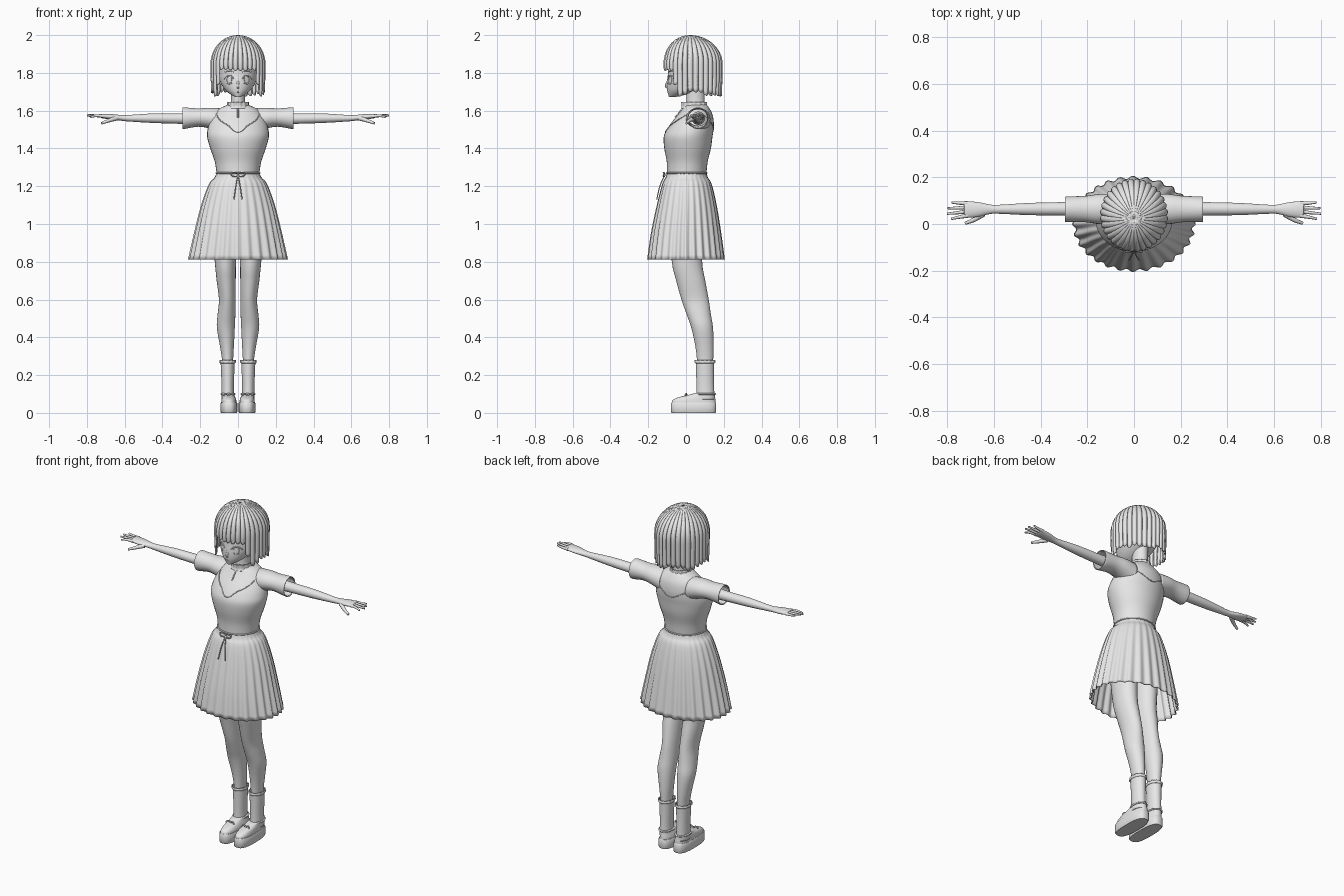
import bpy, bmesh, math, random
from math import sin, cos, pi, radians

random.seed(4)
if "Cube" in bpy.data.objects:
    bpy.data.objects.remove(bpy.data.objects["Cube"])

grey = bpy.data.materials.new("plain_grey")
grey.use_nodes = True
grey.diffuse_color = (0.8, 0.8, 0.8, 1)
grey.node_tree.nodes["Principled BSDF"].inputs["Base Color"].default_value = (0.8, 0.8, 0.8, 1)


def finish(name, bm, thickness=0, angle=50):
    bmesh.ops.recalc_face_normals(bm, faces=bm.faces)
    mesh = bpy.data.meshes.new(name)
    bm.to_mesh(mesh)
    bm.free()
    mesh.materials.append(grey)
    obj = bpy.data.objects.new(name, mesh)
    bpy.context.collection.objects.link(obj)
    if thickness:
        mod = obj.modifiers.new("thickness", 'SOLIDIFY')
        mod.thickness = thickness
        mod.offset = -1
    bpy.ops.object.select_all(action='DESELECT')
    obj.select_set(True)
    bpy.context.view_layer.objects.active = obj
    bpy.ops.object.shade_smooth_by_angle(angle=radians(angle))
    return obj


def smooth_path(stations, steps):
    """Catmull-Rom interpolation between section stations."""
    out = []
    for i in range(len(stations) - 1):
        p = [stations[max(0, min(len(stations) - 1, i + k))] for k in (-1, 0, 1, 2)]
        for s in range(steps):
            t = s / steps
            out.append([b + 0.5 * t * (c - a + t * (2*a - 5*b + 4*c - d + t * (3*(b - c) + d - a)))
                        for a, b, c, d in zip(*p)])
    return out + [list(stations[-1])]


def loft(name, stations, axis='z', side=1, segs=28, steps=4, power=1.0, caps=True,
         pleats=0, depth=0, thickness=0, angle=50):
    """Sections (position, min1, max1, min2, max2) swept along an axis."""
    bm = bmesh.new()
    rings = []
    path = smooth_path(stations, steps)
    for j, (t, u0, u1, v0, v1) in enumerate(path):
        ring = []
        for i in range(segs):
            a = 2 * pi * i / segs
            wave = 1 + depth * j / (len(path) - 1) * cos(pleats * a + 0.5 * sin(3 * a))
            c, s = cos(a), sin(a)
            u = (u0 + u1) / 2 + (u1 - u0) / 2 * math.copysign(abs(c) ** power, c) * wave
            v = (v0 + v1) / 2 + (v1 - v0) / 2 * math.copysign(abs(s) ** power, s) * wave
            x, y, z = (u, v, t) if axis == 'z' else (t, u, v)
            ring.append(bm.verts.new((side * x, y, z)))
        rings.append(ring)
    for r, q in zip(rings, rings[1:]):
        for i in range(segs):
            k = (i + 1) % segs
            bm.faces.new((r[i], r[k], q[k], q[i]))
    if caps:
        bm.faces.new(rings[0])
        bm.faces.new(rings[-1])
    return finish(name, bm, thickness, angle)


def tube(name, points, radius, taper=1.0, closed=False):
    """Round cord through points, narrowing to the end."""
    curve = bpy.data.curves.new(name, 'CURVE')
    curve.dimensions = '3D'
    curve.bevel_depth = radius
    curve.bevel_resolution = 2
    curve.resolution_u = 5
    curve.use_fill_caps = True
    sp = curve.splines.new('BEZIER')
    sp.bezier_points.add(len(points) - 1)
    sp.use_cyclic_u = closed
    for i, (bp, p) in enumerate(zip(sp.bezier_points, points)):
        bp.co = p
        bp.handle_left_type = bp.handle_right_type = 'AUTO'
        bp.radius = 1 + (taper - 1) * i / (len(points) - 1)
    tmp = bpy.data.objects.new("tmp", curve)
    bpy.context.collection.objects.link(tmp)
    bm = bmesh.new()
    bm.from_mesh(bpy.data.meshes.new_from_object(tmp))
    bpy.data.objects.remove(tmp)
    return finish(name, bm)


def on_surface(stations, x, z, front=True, lift=0.0):
    """Point on the front or back of a lofted body."""
    s = min(smooth_path(stations, 12), key=lambda r: abs(r[0] - z))
    h = math.sqrt(max(0, 1 - (x / s[2]) ** 2)) * (s[4] - s[3]) / 2 + lift
    return (x, (s[3] + s[4]) / 2 + (-h if front else h), z)


def symmetric(rows):
    return [(z, -w, w, f, b) for z, w, f, b in rows]


# Bodice, yoke seams, collar and neck
body = symmetric([(1.265, .113, -.1, .108), (1.33, .123, -.102, .115), (1.4, .147, -.115, .132),
                  (1.46, .163, -.118, .14), (1.5, .161, -.102, .146), (1.54, .15, -.075, .147),
                  (1.58, .13, -.042, .14), (1.61, .1, -.02, .125), (1.632, .052, -.01, .11)])
loft("bodice", body, segs=36)
for front, low, label in ((True, 1.487, "front"), (False, 1.5, "back")):
    seam = [(-.115, 1.585), (-.1, 1.555), (-.05, 1.52), (0, low), (.05, 1.52), (.1, 1.555), (.115, 1.585)]
    tube(label + "_yoke_seam", [on_surface(body, x, z, front, .001) for x, z in seam], 0.0025)
tube("neck_slit", [on_surface(body, 0, z, True, .002) for z in (1.605, 1.585, 1.565)], 0.004)
loft("collar", symmetric([(1.612, .064, -.026, .116), (1.625, .058, -.022, .112), (1.645, .056, -.024, .11)]),
     segs=84, caps=False, pleats=14, depth=.05, thickness=.006)
loft("neck", symmetric([(1.6, .045, 0, .105), (1.65, .037, .002, .098), (1.74, .04, .0, .1)]))

# Skirt with pleats, waist cord and bow
loft("skirt", symmetric([(1.272, .113, -.1, .108), (1.245, .125, -.108, .116), (1.21, .153, -.125, .135),
                         (1.1, .192, -.152, .16), (.95, .228, -.182, .183), (.812, .257, -.2, .2)]),
     segs=224, caps=False, pleats=28, depth=.03, thickness=.004)
tube("waist_cord", [(.115 * cos(k * pi / 8), .004 + .106 * sin(k * pi / 8), 1.27) for k in range(16)],
     .004, closed=True)
for s, label in ((1, "left"), (-1, "right")):
    tube(label + "_bow_loop", [(0, -.112, 1.26), (s * .02, -.12, 1.273), (s * .036, -.118, 1.265),
                               (s * .022, -.12, 1.252)], .0035, closed=True)
    tube(label + "_bow_string", [(0, -.112, 1.26), (s * .01, -.135, 1.21), (s * .022, -.155, 1.13)], .003)

# Sleeves, arms and hands
for s, label in ((1, "left"), (-1, "right")):
    loft(label + "_sleeve", [(.085, .0, .13, 1.48, 1.612), (.15, .0, .128, 1.505, 1.615),
                             (.21, .008, .12, 1.515, 1.612), (.285, .008, .118, 1.503, 1.617),
                             (.295, .011, .115, 1.505, 1.614)],
         'x', s, caps=False, thickness=.005)
    loft(label + "_arm", [(.2, .03, .1, 1.525, 1.595), (.3, .036, .094, 1.53, 1.586),
                          (.45, .038, .09, 1.535, 1.585), (.58, .044, .082, 1.543, 1.577),
                          (.62, .042, .084, 1.547, 1.577), (.67, .03, .094, 1.552, 1.582),
                          (.72, .028, .096, 1.56, 1.583), (.727, .036, .09, 1.565, 1.579)], 'x', s)
    fingers = (("index", .036, .022, .782, 1.566), ("middle", .054, .044, .8, 1.573),
               ("ring", .071, .067, .797, 1.577), ("little", .088, .092, .78, 1.578))
    for n, y0, y1, tip, z in fingers:
        tube(label + "_" + n + "_finger", [(s * .712, y0, 1.571), (s * .75, (y0 + y1) / 2, 1.573),
                                           (s * tip, y1, z)], .0095, .5)
    tube(label + "_thumb", [(s * .645, .044, 1.56), (s * .685, .018, 1.547), (s * .722, .003, 1.533)], .013, .5)

# Legs, socks and shoes
for s, label in ((1, "left"), (-1, "right")):
    loft(label + "_leg", [(.08, .03, .08, .065, .14), (.25, .027, .082, .06, .143), (.35, .022, .095, .05, .146),
                          (.45, .017, .112, .028, .143), (.52, .014, .108, .004, .132),
                          (.6, .013, .101, -.024, .12), (.7, .012, .113, -.052, .102),
                          (.8, .011, .123, -.075, .086), (1.02, .006, .142, -.09, .09)], side=s)
    loft(label + "_sock", [(.07, .02, .088, .053, .152), (.13, .022, .087, .055, .149),
                           (.2, .02, .089, .054, .148), (.268, .018, .092, .052, .149)], side=s,
         caps=False, thickness=.004)
    loft(label + "_sock_frill", [(.262, .016, .094, .05, .151), (.27, .012, .098, .046, .155),
                                 (.279, .014, .096, .048, .152)], side=s, segs=72, caps=False,
         pleats=12, depth=.05, thickness=.004)
    loft(label + "_sole", [(0, .006, .09, -.076, .157), (.006, .003, .093, -.08, .16),
                           (.05, .003, .093, -.08, .16), (.055, .006, .09, -.077, .157)],
         side=s, segs=40, steps=1, power=.72, angle=35)
    loft(label + "_shoe_upper", [(.053, .007, .089, -.076, .157), (.068, .009, .088, -.07, .156),
                                 (.082, .014, .086, -.042, .154), (.092, .018, .084, .0, .153),
                                 (.104, .02, .084, .045, .152)], side=s, segs=40, power=.8)
    tube(label + "_shoe_collar", [(s * (.053 + .035 * cos(k * pi / 4)), .102 + .052 * sin(k * pi / 4), .1)
                                  for k in range(8)], .005, closed=True)
    for d in (-1, 1):
        tube(label + "_shoe_lace", [(s * .05, .005, .092), (s * .05 + d * .016, .0, .102),
                                    (s * .05 + d * .026, -.005, .092)], .004)

# Head and face features
skull = symmetric([(1.672, .012, -.09, -.06), (1.685, .038, -.094, .0), (1.71, .068, -.1, .06),
                   (1.75, .093, -.101, .12), (1.8, .107, -.095, .16), (1.87, .11, -.09, .165),
                   (1.94, .08, -.05, .13), (1.97, .03, .0, .08)])
loft("head", skull, segs=40)
tube("nose", [on_surface(skull, 0, 1.755, True, -.006), on_surface(skull, 0, 1.728, True, .003),
              on_surface(skull, 0, 1.72, True, -.004)], .007, .8)
tube("mouth", [on_surface(skull, x, 1.699 + abs(x) * .15, True, -.0005) for x in (-.014, 0, .014)], .002)
for s, label in ((1, "left"), (-1, "right")):
    def face(x, z, lift=.0):
        return on_surface(skull, s * x, z, True, lift)
    tube(label + "_upper_lash", [face(.022, 1.768), face(.035, 1.784), face(.055, 1.785), face(.074, 1.768)], .003)
    tube(label + "_lower_lash", [face(.032, 1.744), face(.048, 1.741), face(.064, 1.747)], .0015)
    tube(label + "_iris", [face(.047 + .013 * cos(k * pi / 4), 1.763 + .019 * sin(k * pi / 4))
                           for k in range(8)], .0015, closed=True)
    tube(label + "_brow", [face(.02, 1.803), face(.045, 1.811), face(.072, 1.803)], .0025)

# Bobbed hair: one rounded strip per lock, fanned out from the crown
bm = bmesh.new()
locks, cols, rows = 32, 6, 18
for k in range(locks):
    mid = 2 * pi * (k + .5) / locks
    off = min(mid, 2 * pi - mid)
    if off < radians(48):
        end = 1.815 + random.uniform(-.005, .005)
    elif off < radians(60):
        end = 1.735
    else:
        end = 1.69 + random.uniform(-.018, .012)
    grid = []
    for j in range(rows + 1):
        v = j / rows
        row = []
        for i in range(cols + 1):
            e = 2 * i / cols - 1
            a = mid + e * pi / locks * 1.03
            if v < .6:
                r, z = sin(v / .6 * pi / 2), 1.85 + .15 * cos(v / .6 * pi / 2)
            else:
                w = (v - .6) / .4
                r, z = 1 - .02 * w * w, 1.85 + (end + .012 * e * e - 1.85) * w
            r *= 1 - .055 * e * e * min(1, v * 2)
            row.append(bm.verts.new((.146 * r * sin(a), .022 + .015 * min(1, v / .5) - .157 * r * cos(a), z)))
        grid.append(row)
    for p, q in zip(grid, grid[1:]):
        for i in range(cols):
            bm.faces.new((p[i], q[i], q[i + 1], p[i + 1]))
bmesh.ops.dissolve_degenerate(bm, dist=1e-5, edges=bm.edges)
hair = finish("hair", bm, .006, 60)
